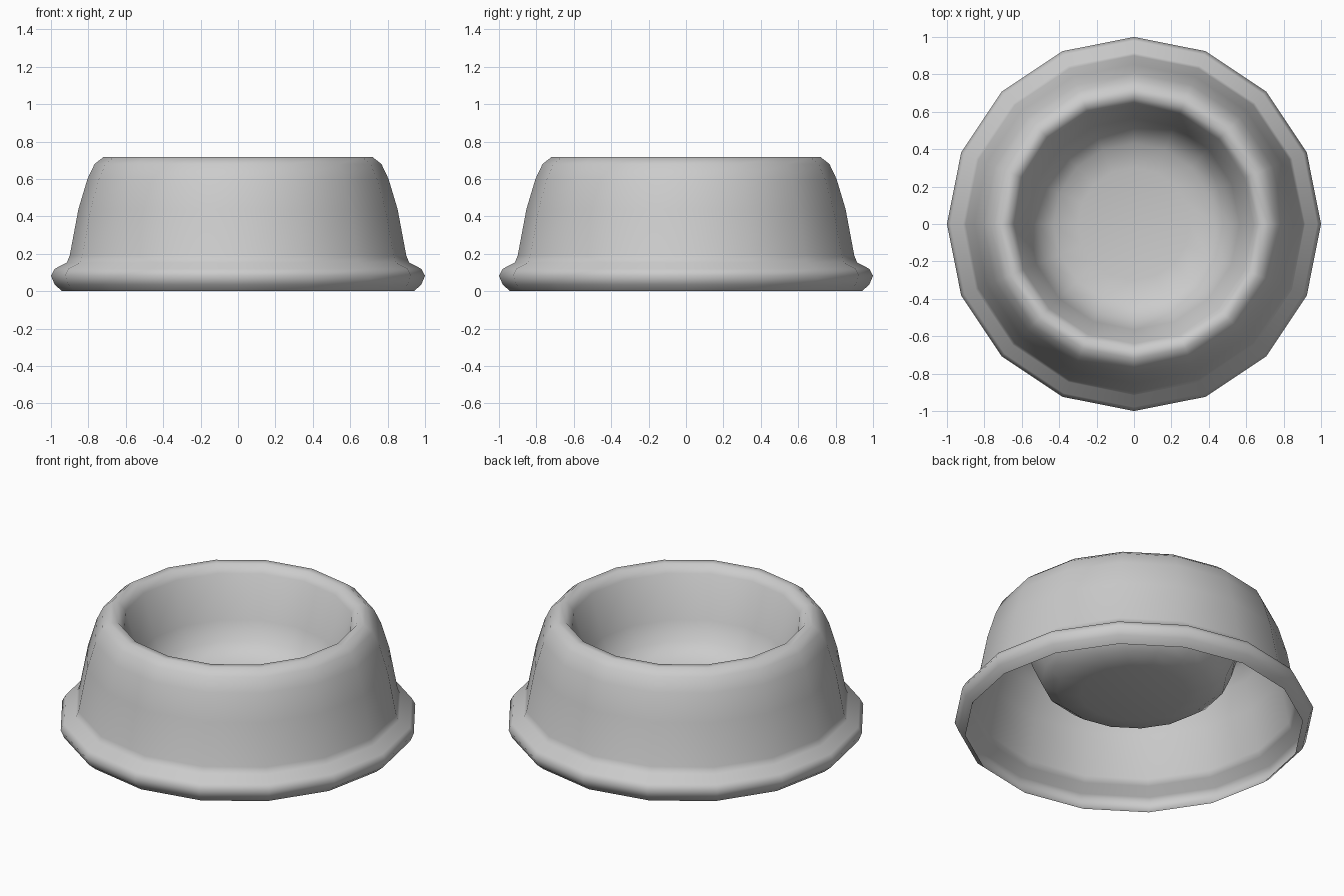
import bpy, bmesh, math

if "Cube" in bpy.data.objects:
    bpy.data.objects.remove(bpy.data.objects["Cube"])

SIDES = 16


def lathe(name, profile):
    """Revolve (radius, height) points about z; close the last ring with a centre fan."""
    bm = bmesh.new()
    rings = []
    for r, z in profile:
        rings.append([bm.verts.new((r * math.cos(2 * math.pi * i / SIDES),
                                    r * math.sin(2 * math.pi * i / SIDES), z))
                      for i in range(SIDES)])
    for a, b in zip(rings, rings[1:]):
        for i in range(SIDES):
            j = (i + 1) % SIDES
            bm.faces.new((a[i], a[j], b[j], b[i]))
    centre = bm.verts.new((0, 0, profile[-1][1] - 0.005))
    last = rings[-1]
    for i in range(SIDES):
        bm.faces.new((last[i], last[(i + 1) % SIDES], centre))
    for f in bm.faces:
        f.smooth = True
    mesh = bpy.data.meshes.new(name)
    bm.to_mesh(mesh)
    bm.free()
    obj = bpy.data.objects.new(name, mesh)
    bpy.context.collection.objects.link(obj)
    return obj


# Flared foot, tapering outer wall, rounded rim, then the inner dish.
# The underside is left open, as in a thin moulded shell.
foot = [(0.94, 0.0), (0.98, 0.035), (1.0, 0.083), (0.98, 0.12), (0.915, 0.153)]
wall = [(0.90, 0.19), (0.853, 0.44), (0.805, 0.60), (0.767, 0.68)]
rim = [(0.72, 0.717), (0.675, 0.715), (0.64, 0.67)]
dish = [(0.565, 0.42), (0.515, 0.31), (0.43, 0.245), (0.30, 0.22)]
lathe("bowl", foot + wall + rim + dish)
